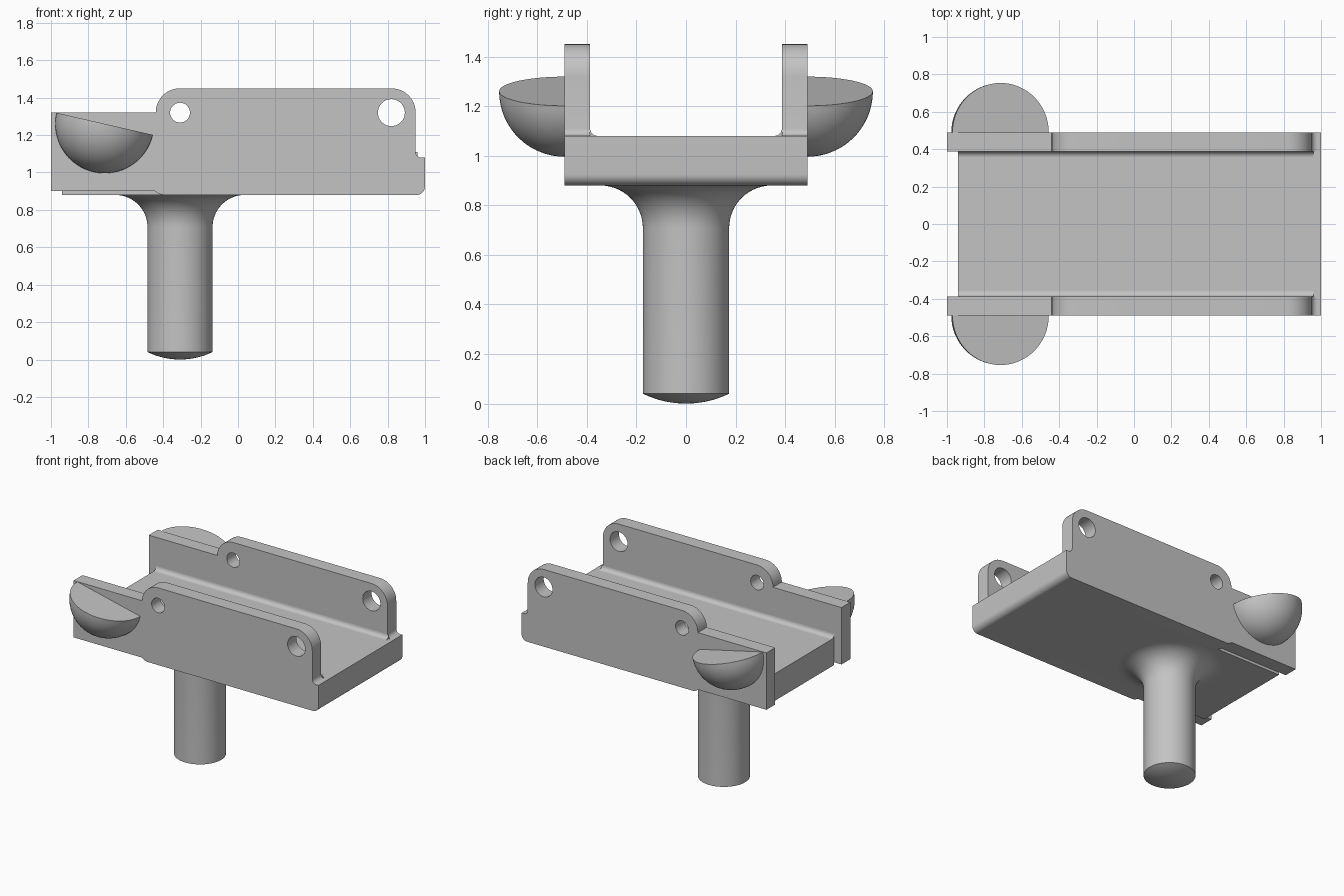
import bpy, bmesh, math
from mathutils import Vector, Matrix

if "Cube" in bpy.data.objects:
    bpy.data.objects.remove(bpy.data.objects["Cube"])

grey = bpy.data.materials.new("plain grey")
grey.diffuse_color = (0.55, 0.55, 0.55, 1)
grey.use_nodes = True
grey.node_tree.nodes["Principled BSDF"].inputs["Base Color"].default_value = grey.diffuse_color

Y_IN, Y_OUT = 0.387, 0.49      # inner and outer faces of the side walls


def add_object(name, bm, angle=30):
    bmesh.ops.remove_doubles(bm, verts=bm.verts, dist=1e-5)
    bmesh.ops.recalc_face_normals(bm, faces=bm.faces)
    mesh = bpy.data.meshes.new(name)
    bm.to_mesh(mesh)
    bm.free()
    mesh.materials.append(grey)
    mesh.shade_smooth()
    mesh.set_sharp_from_angle(angle=math.radians(angle))
    obj = bpy.data.objects.new(name, mesh)
    bpy.context.collection.objects.link(obj)
    return obj


def arc(cx, cz, r, a0, a1, n=12):
    angles = [math.radians(a0 + (a1 - a0) * i / n) for i in range(n + 1)]
    return [(cx + r * math.cos(a), cz + r * math.sin(a)) for a in angles]


def extrude_profile(name, loops, y0, y1):
    """Extrude an x-z outline (further loops are holes) from y0 to y1."""
    curve = bpy.data.curves.new(name, 'CURVE')
    curve.dimensions = '2D'
    curve.fill_mode = 'BOTH'
    curve.extrude = (y1 - y0) / 2
    for pts in loops:
        spline = curve.splines.new('POLY')
        spline.points.add(len(pts) - 1)
        for p, (x, z) in zip(spline.points, pts):
            p.co = (x, z, 0, 1)
        spline.use_cyclic_u = True
    helper = bpy.data.objects.new(name + "_helper", curve)
    mesh = bpy.data.meshes.new_from_object(helper)
    bm = bmesh.new()
    bm.from_mesh(mesh)
    bpy.data.objects.remove(helper)
    bpy.data.meshes.remove(mesh)
    bmesh.ops.transform(bm, verts=bm.verts, matrix=Matrix.Translation(
        (0, (y0 + y1) / 2, 0)) @ Matrix.Rotation(math.pi / 2, 4, 'X'))
    return add_object(name, bm)


# Floor of the channel, rounded under its right end
floor = [(-0.94, 0.88)] + arc(0.955, 0.925, 0.045, -90, 0, 8) + [(1, 1.08), (-0.94, 1.08)]
extrude_profile("floor", [floor], -Y_IN, Y_IN)

# Side walls with raised rounded section and two pin holes
wall = ([(-1, 0.90), (-0.445, 0.90)] + [(-0.42, 0.885), (-0.40, 0.88)]
        + arc(0.955, 0.925, 0.045, -90, 0, 8) + [(1, 1.08)]
        + arc(0.98, 1.11, 0.03, 270, 180, 6)
        + arc(0.82, 1.32, 0.13, 0, 90) + arc(-0.31, 1.32, 0.13, 90, 180) + [(-1, 1.32)])
holes = [arc(-0.31, 1.32, 0.053, 0, 350, 35), arc(0.82, 1.32, 0.072, 0, 350, 35)]

# Small fillet section in the corner between floor and wall
fillet = [(0.003, -0.003)] + [(y - 0.03, z + 0.03) for y, z in arc(0, 0, 0.03, -90, 0, 6)]

# Half-disc topped bowl: a sphere trimmed by the wall and a tilted plane
TILT = math.radians(12.9)

for side, s in (("front", -1), ("back", 1)):
    y0, y1 = sorted((s * Y_IN, s * Y_OUT))
    extrude_profile(side + "_wall", [wall] + holes, y0, y1)

    bm = bmesh.new()
    rings = [[bm.verts.new((x, s * (Y_IN + y), 1.08 + z)) for y, z in fillet]
             for x in (-0.94, 0.96)]
    n = len(fillet)
    for i in range(n):
        j = (i + 1) % n
        bm.faces.new((rings[0][i], rings[0][j], rings[1][j], rings[1][i]))
    for ring in rings:
        bm.faces.new(ring)
    add_object(side + "_corner_fillet", bm)

    bm = bmesh.new()
    bmesh.ops.create_uvsphere(bm, u_segments=64, v_segments=32, radius=0.264)
    for normal in (Vector((0, 0, 1)), Vector((0, -s, 0))):
        cut = bmesh.ops.bisect_plane(bm, geom=bm.verts[:] + bm.edges[:] + bm.faces[:],
                                     plane_co=(0, 0, 0), plane_no=normal, clear_outer=True)
        rim = [e for e in bm.edges if e.is_boundary]
        bmesh.ops.holes_fill(bm, edges=rim, sides=0)
    bmesh.ops.transform(bm, verts=bm.verts, matrix=Matrix.Translation(
        (-0.713, s * Y_OUT, 1.26)) @ Matrix.Rotation(TILT, 4, 'Y'))
    add_object(side + "_bowl", bm)

# Round post: domed foot, straight shaft, flared top
R, EDGE = 0.174, 0.04
dome_r = (R * R + EDGE * EDGE) / (2 * EDGE)
half = math.degrees(math.asin(R / dome_r))
profile = arc(0, dome_r, dome_r, -90, -90 + half, 8)
profile += arc(R + 0.172, 0.708, 0.172, 180, 90, 14)
bm = bmesh.new()
verts = [bm.verts.new((r, 0, z)) for r, z in profile]
edges = [bm.edges.new(pair) for pair in zip(verts, verts[1:])]
bmesh.ops.spin(bm, geom=verts + edges, cent=(0, 0, 0), axis=(0, 0, 1),
               angle=2 * math.pi, steps=64, use_merge=True)
post = add_object("post", bm)
post.location.x = -0.31
